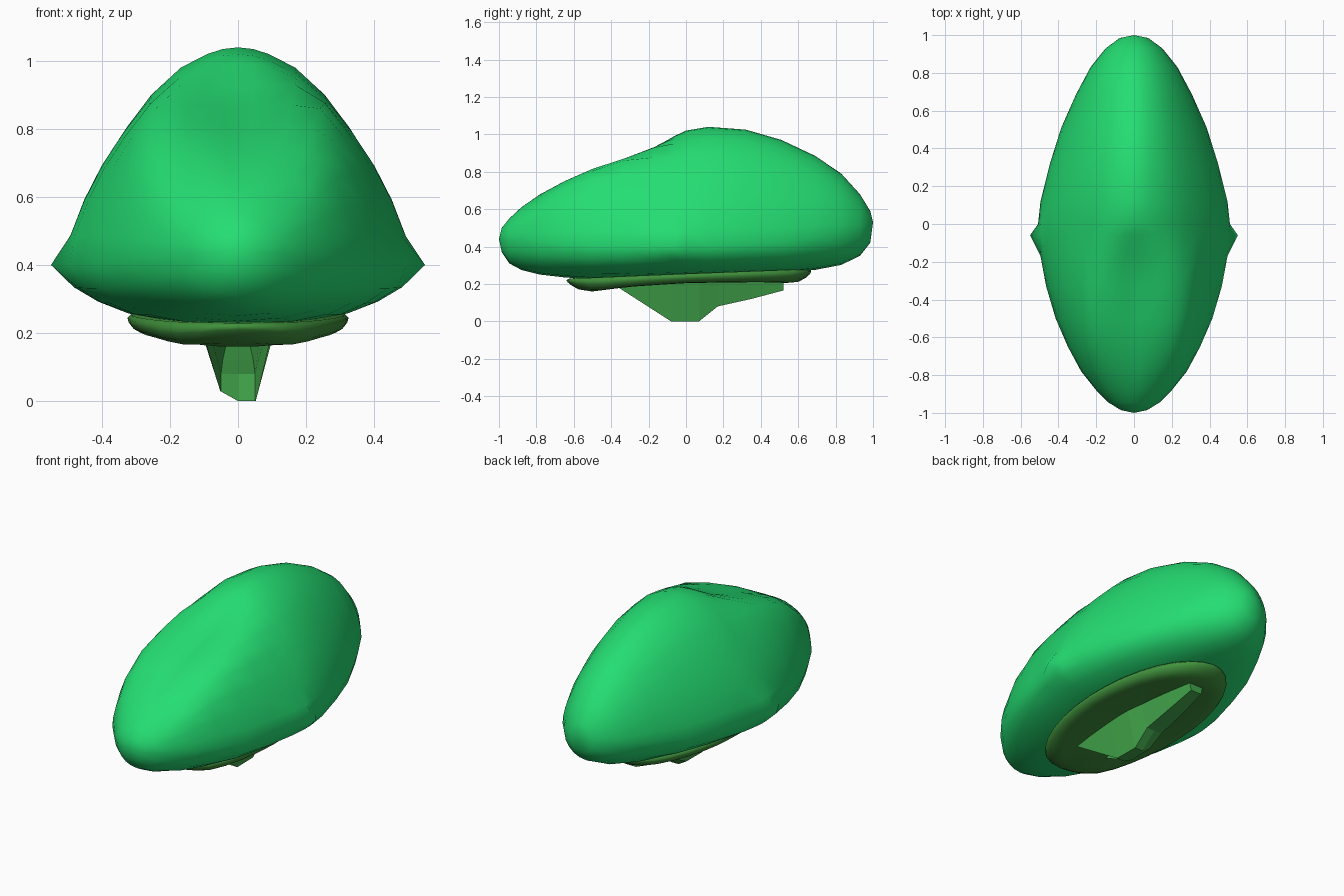
import bpy, bmesh, math

if "Cube" in bpy.data.objects:
    bpy.data.objects.remove(bpy.data.objects["Cube"])


def material(name, color):
    m = bpy.data.materials.new(name)
    m.diffuse_color = (*color, 1)
    m.use_nodes = True
    m.node_tree.nodes["Principled BSDF"].inputs["Base Color"].default_value = m.diffuse_color
    return m


def lerp_table(table, x):
    for (x0, a), (x1, b) in zip(table, table[1:]):
        if x <= x1:
            t = max(0, (x - x0) / (x1 - x0))
            return a + (b - a) * t
    return table[-1][1]


def loft(name, rings, mat, smooth, tips=None, open_front=()):
    """Bridge closed rings of equal size; close ends with tip points or flat caps."""
    bm = bmesh.new()
    loops = [[bm.verts.new(p) for p in ring] for ring in rings]
    n = len(loops[0])
    for k, (a, b) in enumerate(zip(loops, loops[1:])):
        for i in range(n):
            if k == 0 and i in open_front:
                continue
            j = (i + 1) % n
            bm.faces.new((a[i], a[j], b[j], b[i]))
    for k, end in enumerate((loops[0], loops[-1])):
        if tips:
            tip = bm.verts.new(tips[k])
            for i in range(n):
                bm.faces.new((end[i], end[(i + 1) % n], tip))
        elif k or not open_front:
            bm.faces.new(end)
    bmesh.ops.recalc_face_normals(bm, faces=bm.faces)
    me = bpy.data.meshes.new(name)
    bm.to_mesh(me)
    bm.free()
    me.materials.append(mat)
    me.polygons.foreach_set("use_smooth", [smooth] * len(me.polygons))
    ob = bpy.data.objects.new(name, me)
    bpy.context.collection.objects.link(ob)
    return ob


leaf = material("leaf green", (0.018, 0.73, 0.17))
rim = material("olive green", (0.051, 0.283, 0.045))
stalk = material("stalk green", (0.054, 0.376, 0.069))

# Canopy: stations along y as (y, half width, top, bottom)
stations = [
    (-0.985, 0.07, 0.50, 0.37), (-0.945, 0.135, 0.55, 0.31),
    (-0.88, 0.20, 0.615, 0.275), (-0.78, 0.28, 0.69, 0.25),
    (-0.65, 0.35, 0.765, 0.235), (-0.50, 0.415, 0.83, 0.225),
    (-0.33, 0.465, 0.885, 0.224), (-0.17, 0.495, 0.95, 0.228),
    (-0.06, 0.508, 1.0, 0.232), (0.0, 0.508, 1.02, 0.234),
    (0.12, 0.495, 1.04, 0.238), (0.32, 0.445, 1.025, 0.248),
    (0.51, 0.385, 0.97, 0.26), (0.69, 0.305, 0.885, 0.275),
    (0.83, 0.23, 0.79, 0.302), (0.93, 0.15, 0.68, 0.35),
    (0.985, 0.075, 0.59, 0.42),
]
# Half cross-section as (width factor, height factor), negative = below widest line
section = [
    (0, 1), (0.09, 0.992), (0.18, 0.97), (0.34, 0.906), (0.515, 0.78), (0.665, 0.625),
    (0.79, 0.47), (0.89, 0.31), (0.97, 0.14), (1, 0), (0.95, -0.39),
    (0.81, -0.64), (0.65, -0.83), (0.39, -0.95), (0, -1),
]
rings = []
for y, w, top, bot in stations:
    mid = lerp_table([(-1, 0.44), (-0.5, 0.40), (0, 0.40), (0.5, 0.42), (1, 0.50)], y)
    blend = abs(y) ** 3                      # rounder toward both ends
    full = lerp_table([(-0.95, 0), (-0.6, 0.7), (-0.2, 0.8), (0, 0)], y)
    half = []
    for fw, fh in section:
        z = mid + fh * ((top - mid) if fh > 0 else (mid - bot))
        if fh > 0:                           # broad front shoulders, shallow middle groove
            tall = mid + fh * (1.04 - mid)
            z += (min(tall, top) - z) * full
            z -= 0.035 * full * max(0, 1 - fw / 0.4)
        fw += (math.sqrt(1 - fh * fh) - fw) * blend
        x = w * fw
        if y == -0.06 and fh == 0:           # pointed side corner
            x = 0.55
        half.append((x, y, z))
    rings.append(half + [(-x, yy, z) for x, yy, z in half[-2:0:-1]])
loft("canopy", rings, leaf, True, [(0, -1, 0.44), (0, 1, 0.53)])

# Underside pad: rounded oval rim that tucks into the canopy bottom
lower = [(-0.64, 0.19), (-0.58, 0.168), (-0.5, 0.16), (-0.3, 0.185), (0, 0.205),
         (0.4, 0.21), (0.58, 0.204), (0.67, 0.225)]
N = 32
rings = []
for scale, lift in [(0.45, 0.1), (0.8, 0.0), (0.9, 0.05), (0.96, 0.25), (0.99, 0.5),
                    (1, 0.75), (0.97, 0.95), (0.5, 1.0)]:
    ring = []
    for i in range(N):
        a = 2 * math.pi * i / N
        x, y = 0.325 * scale * math.cos(a), 0.015 + 0.655 * scale * math.sin(a)
        zb = lerp_table(lower, y)
        zt = 0.257 + 0.04 * y
        ring.append((x, y, zb + (zt - zb) * lift))
    rings.append(ring)
loft("underside_pad", rings, rim, True, [(0, 0.0, 0.215), (0, 0.0, 0.25)])

# Stalk: faceted keel open at the front, stations as (y, top half width, bottom half width, bottom z)
rings = []
for y, wt, wb, z in [(-0.36, 0.11, 0.10, 0.18), (-0.08, 0.11, 0.052, 0.004),
                     (0.07, 0.105, 0.05, 0.004), (0.17, 0.09, 0.05, 0.08),
                     (0.35, 0.07, 0.045, 0.12), (0.52, 0.05, 0.035, 0.165)]:
    left = z + (0.025 if z < 0.01 else 0)    # chipped left corner at the foot
    z = max(0, z - 0.004) if z < 0.01 else z
    rings.append([(-wt, y, 0.23), (-wb, y, left), (0, y, z), (wb, y, z), (wt, y, 0.23)])
loft("stalk", rings, stalk, False, open_front=(1, 2))
